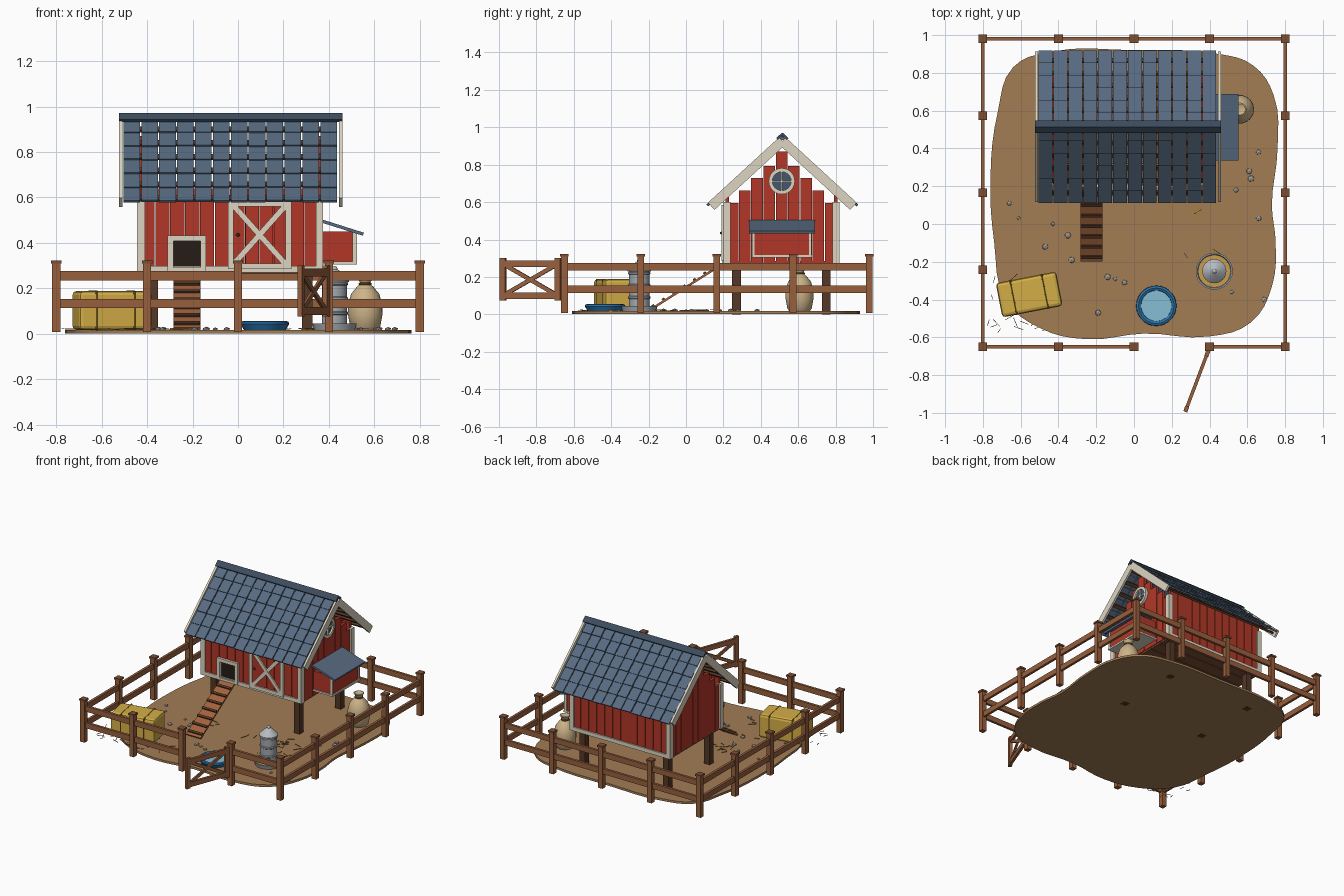
import bpy, bmesh, math, random
from mathutils import Matrix, Vector

if "Cube" in bpy.data.objects:
    bpy.data.objects.remove(bpy.data.objects["Cube"])
random.seed(4)
mats = {}

def mat(hexa):
    if hexa not in mats:
        m = bpy.data.materials.new("c_" + hexa)
        m.diffuse_color = [(int(hexa[i:i+2], 16) / 255) ** 2.2 for i in (0, 2, 4)] + [1]
        m.use_nodes = True
        m.node_tree.nodes["Principled BSDF"].inputs["Base Color"].default_value = m.diffuse_color
        mats[hexa] = m
    return mats[hexa]

WOOD, DARK, RED, CREAM, SLATE = "966040", "553a2a", "b03a2c", "dcd4c0", "586a80"
HAY, TAN, STEEL, BLUE, SOIL = "d2ac48", "ccb288", "a2a8ae", "2f72a8", "a17c56"

def finish(name, bm, color, smooth=False):
    bmesh.ops.recalc_face_normals(bm, faces=bm.faces)
    me = bpy.data.meshes.new(name)
    bm.to_mesh(me); bm.free()
    ob = bpy.data.objects.new(name, me)
    bpy.context.collection.objects.link(ob)
    if color:
        me.materials.append(mat(color))
    if smooth:
        bpy.ops.object.select_all(action='DESELECT')
        ob.select_set(True)
        bpy.context.view_layer.objects.active = ob
        bpy.ops.object.shade_smooth_by_angle(angle=math.radians(40))
    return ob

def box(x0, x1, y0, y1, z0, z1):
    return Matrix.Translation(((x0+x1)/2, (y0+y1)/2, (z0+z1)/2)) @ Matrix.Diagonal((x1-x0, y1-y0, z1-z0, 1))

def tilt(loc, size, ang, axis='X'):
    return Matrix.Translation(loc) @ Matrix.Rotation(ang, 4, axis) @ Matrix.Diagonal((*size, 1))

def beam(p, q, side, w, t):
    # bar from p to q; t is thickness along 'side', w is the other width
    p, q = Vector(p), Vector(q)
    x = (q - p).normalized(); y = Vector(side).normalized(); z = x.cross(y)
    r = Matrix((x, y, z)).transposed().to_4x4()
    return Matrix.Translation((p + q) / 2) @ r @ Matrix.Diagonal(((q - p).length, t, w, 1))

def boxes(name, color, ms, bevel=0):
    bm = bmesh.new()
    for m in ms:
        bmesh.ops.create_cube(bm, size=1, matrix=m)
    ob = finish(name, bm, color)
    if bevel:
        b = ob.modifiers.new("bevel", 'BEVEL'); b.width = bevel; b.segments = 2
    return ob

def lathe(name, color, loc, prof, n=24, rot=None):
    bm = bmesh.new()
    rings = [[bm.verts.new((r*math.cos(i*math.tau/n), r*math.sin(i*math.tau/n), z)) for i in range(n)] for r, z in prof]
    for a, b in zip(rings, rings[1:]):
        for i in range(n):
            bm.faces.new((a[i], a[(i+1) % n], b[(i+1) % n], b[i]))
    bmesh.ops.remove_doubles(bm, verts=bm.verts, dist=1e-5)
    ob = finish(name, bm, color, True)
    ob.location = loc
    if rot:
        ob.rotation_euler = rot
    return ob

def ring(R, rx, rz, n=10):
    return [(R + rx*math.cos(i*math.tau/n), rz*math.sin(i*math.tau/n)) for i in range(n+1)]

# dirt yard
pts = [(-.76, .25), (-.72, .6), (-.64, .83), (-.45, .91), (0, .92), (.45, .9), (.63, .84), (.74, .68), (.76, .4), (.73, .1),
       (.75, -.1), (.73, -.33), (.62, -.52), (.4, -.595), (.05, -.58), (-.25, -.61), (-.5, -.55), (-.68, -.4), (-.74, -.1)]
cu = bpy.data.curves.new("dirt_yard", 'CURVE')
cu.dimensions = '2D'; cu.fill_mode = 'BOTH'; cu.extrude = .008; cu.resolution_u = 4
sp = cu.splines.new('BEZIER'); sp.bezier_points.add(len(pts) - 1); sp.use_cyclic_u = True
for b, p in zip(sp.bezier_points, pts):
    b.co = (*p, 0); b.handle_left_type = b.handle_right_type = 'AUTO'
yard = bpy.data.objects.new("dirt_yard", cu)
bpy.context.collection.objects.link(yard)
yard.location.z = .009
cu.materials.append(mat(SOIL))
bpy.context.view_layer.objects.active = yard; yard.select_set(True)
bpy.ops.object.convert(target='MESH')

# fence posts, caps and rails
xs = [-.8, -.4, 0, .4, .8]; ys = [-.65, -.2425, .165, .5725, .98]
spots = [(x, y) for x in xs for y in (ys[0], ys[-1])] + [(x, y) for x in (-.8, .8) for y in ys[1:-1]]
boxes("fence_posts", WOOD, [box(x-.018, x+.018, y-.018, y+.018, .008, .312) for x, y in spots])
boxes("fence_post_caps", "7d4f36", [box(x-.023, x+.023, y-.023, y+.023, .31, .323) for x, y in spots])
rails = []
for z in (.133, .255):
    for a, b in zip(xs, xs[1:]):
        rails += [box(a, b, y-.009, y+.009, z-.02, z+.02) for y in (ys[0], ys[-1]) if not (a == 0 and y < 0)]
    for a, b in zip(ys, ys[1:]):
        rails += [box(x-.009, x+.009, a, b, z-.02, z+.02) for x in (-.8, .8)]
boxes("fence_rails", WOOD, rails)

# open gate
h, e = Vector((.393, -.672, 0)), Vector((.272, -.992, 0))
d = (e - h).normalized(); nrm = (d.y, -d.x, 0)
def g(t, z): return h.lerp(e, t) + Vector((0, 0, z))
boxes("gate", WOOD, [beam(g(0, z), g(1, z), nrm, .035, .018) for z in (.1, .27)] +
      [beam(g(t, .075), g(t, .3), nrm, .032, .022) for t in (.04, .96)] +
      [beam(g(.04, .1), g(.96, .27), nrm, .022, .012), beam(g(.04, .27), g(.96, .1), nrm, .022, .012)])

# coop legs and floor
boxes("coop_legs", DARK, [box(x-.023, x+.023, y-.023, y+.023, 0, .28) for x in (-.375, .305) for y in (.27, .75)])
boxes("coop_floor", "7a5038", [box(-.43, .36, .22+i*.0975, .312+i*.0975, .262, .285) for i in range(6)])

# plank walls
planks = []
for i in range(12):
    a = -.43 + i*.0658
    top = .64
    planks.append(box(a, a+.062, .79, .81, .275, top))
    if i in (2, 3):
        planks.append(box(a, a+.062, .21, .23, .42, top))
    else:
        planks.append(box(a, a+.062, .21, .23, .275, top))
for i in range(9):
    a = .2175 + i*.0656
    top = .86 - .066*max(0, abs(i-4) - .0) if i != 4 else .87
    for x in (-.435, .345):
        planks.append(box(x, x+.02, a, a+.062, .275, top))
boxes("plank_walls", RED, planks)

# cream trim: corners and sills
trim = []
for x0, x1 in ((-.445, -.41), (.343, .375)):
    for y0, y1 in ((.2, .237), (.783, .82)):
        trim.append(box(x0, x1, y0, y1, .27, .6))
for y0, y1 in ((.2, .212), (.808, .82)):
    trim.append(box(-.44, .37, y0, y1, .27, .298))
boxes("wall_trim", CREAM, trim)

# pop hole with frame
boxes("pop_hole_dark", "2a221c", [box(-.3, -.155, .225, .24, .285, .42)])
boxes("pop_hole_frame", CREAM, [box(-.31, -.285, .193, .213, .275, .43), box(-.165, -.14, .193, .213, .275, .43),
      box(-.31, -.14, .193, .213, .408, .433), box(-.31, -.14, .193, .213, .275, .292)])

# barn door with cross brace
boxes("barn_door_planks", RED, [box(-.03+i*.0625, .029+i*.0625, .2, .211, .29, .575) for i in range(4)])
boxes("barn_door_frame", CREAM, [box(-.045, -.02, .19, .205, .285, .585), box(.21, .235, .19, .205, .285, .585),
      box(-.045, .235, .191, .205, .56, .585), box(-.045, .235, .191, .205, .285, .31),
      beam((-.025, .198, .3), (.215, .198, .57), (0, 1, 0), .025, .012),
      beam((-.025, .196, .57), (.215, .196, .3), (0, 1, 0), .025, .012)])
lathe("door_knob", "55504a", (0, .19, .435), [(0, -.008), (.007, -.005), (.009, 0), (.007, .005), (0, .008)], 10)

# roof tiles, battens, ridge and bargeboards
RY, RZ, RUN, RISE = .515, .945, .395, .363
ang = math.atan2(RISE, RUN)
tiles, battens, barge = [], [], []
for s in (-1, 1):
    for r in range(6):
        t = (r + .5) / 6
        for c in range(12):
            loc = (-.468 + c*.0788, RY + s*RUN*t, RZ - RISE*t + random.uniform(0, .004))
            tiles.append(tilt(loc, (.073, .1, .011), -s*(ang - .07)))
        battens.append(tilt((-.035, RY + s*(RUN*t - .012), RZ - RISE*t - .016), (.94, .025, .014), -s*ang))
    for x in (-.517, .452):
        barge.append(beam((x, RY, RZ - .018), (x, RY + s*.38, RZ - .018 - .38*RISE/RUN), (1, 0, 0), .052, .015))
boxes("roof_tiles", SLATE, tiles)
boxes("roof_battens", DARK, battens)
boxes("bargeboards", CREAM, barge)
boxes("ridge_cap", "3f4d5e", [tilt((-.032, RY + s*.013, .952), (.985, .042, .013), -s*ang) for s in (-1, 1)])

# round gable window
rot = (0, math.pi/2, 0)
lathe("window_ring", CREAM, (.372, .512, .712), [(.05, -.01), (.07, -.01), (.07, .012), (.05, .012), (.05, -.01)], 24, rot)
lathe("window_glass", "45586c", (.368, .512, .712), [(0, -.003), (.052, -.003), (.052, .003), (0, .003)], 24, rot)
boxes("window_bars", CREAM, [box(.37, .38, .508, .516, .66, .764), box(.37, .38, .46, .564, .708, .716)])

# nest box
boxes("nest_box", RED, [box(.365, .517, .36, .665, .315, .45)])
boxes("nest_box_trim", CREAM, [box(.365, .525, .352, .673, .305, .318)] +
      [box(.505, .523, y-.007, y+.007, .315, .445) for y in (.36, .665)])
boxes("nest_box_lid", SLATE, [beam((.366, .5125, .497), (.552, .5125, .438), (0, 1, 0), .014, .352)])

# ramp and treads
p, q = Vector((-.225, .2, .272)), Vector((-.225, -.195, .022))
boxes("ramp_board", "a0623f", [beam(p, q, (1, 0, 0), .012, .118)])
boxes("ramp_treads", DARK, [beam(p.lerp(q, t-.017) + Vector((0, -.005, .009)), p.lerp(q, t+.017) + Vector((0, -.005, .009)),
      (1, 0, 0), .012, .116) for t in [.1 + .14*i for i in range(7)]])

# hay bale and straps
hm = Matrix.Translation((-.555, -.373, .102)) @ Matrix.Rotation(math.radians(11), 4, 'Z')
boxes("hay_bale", HAY, [Matrix.Diagonal((.325, .185, .172, 1))], .018).matrix_world = hm
boxes("bale_straps", "7c6428", [box(x-.006, x+.006, -.0945, .0945, -.088, .088) for x in (-.085, .085)], .016).matrix_world = hm

# poultry feeder
F = (.425, -.25, 0)
lathe("feeder_tray", STEEL, F, [(0, .014), (.09, .014), (.098, .045), (.09, .045), (.083, .025), (0, .025)])
lathe("feeder_grain", "c79c50", F, [(.05, .034), (.087, .034), (.085, .024), (.05, .024)])
prof = [(0, .025), (.055, .025)]
for z in (.09, .155, .22):
    prof += [(.055, z-.008), (.06, z-.004), (.06, z+.004), (.055, z+.008)]
lathe("feeder_drum", STEEL, F, prof + [(.055, .232), (0, .232)])
lathe("feeder_lid", "b4b9be", F, [(0, .228), (.064, .228), (.064, .236), (.018, .28), (.012, .283), (.012, .29), (.007, .296), (0, .298)])

# water tub
W = (.118, -.433, 0)
lathe("water_tub", BLUE, W, [(0, .01), (.088, .01), (.1, .03), (.107, .042), (.105, .052), (.094, .056), (.082, .05), (.078, .03), (0, .03)], 28)
lathe("tub_water", "86bcd4", W, [(0, .044), (.081, .044)], 28)

# feed sack
S = (.56, .607, 0)
lathe("feed_sack", TAN, S, [(0, .012), (.05, .012), (.066, .03), (.076, .085), (.075, .13), (.062, .175), (.035, .208), (.022, .218),
      (.024, .228), (.036, .248), (.03, .25), (0, .238)], 18)
lathe("sack_tie", "7a5a34", (S[0], S[1], .219), ring(.023, .006, .006, 8), 16)

# pebbles
bm = bmesh.new()
stones = [(-.66, .11), (-.61, .03), (-.43, 0), (-.47, -.12), (-.33, -.19), (-.14, -.28), (-.1, -.29), (-.05, -.31), (-.19, -.47), (.66, .38),
          (.61, .28), (.54, .18), (.66, .03), (.69, -.4), (.52, -.36), (-.35, -.06), (.62, .24)]
for x, y in stones:
    r = random.uniform(.009, .019)
    bmesh.ops.create_icosphere(bm, subdivisions=1, radius=r, matrix=Matrix.Translation((x, y, .02)) @ Matrix.Diagonal((1, 1, .6, 1)))
finish("pebbles", bm, "a09a90")

# loose straw
straw = []
for cx, cy, sx, sy, n in ((-.55, -.4, .17, .13, 55), (.25, .05, .2, .05, 30), (.42, -.13, .08, .07, 20), (-.3, .02, .08, .06, 15)):
    for i in range(n):
        a = random.uniform(0, math.pi)
        loc = (random.gauss(cx, sx*.75), max(-.59, random.gauss(cy, sy*.75)), random.uniform(.018, .024))
        straw.append(tilt(loc, (random.uniform(.025, .055), .003, .003), a, 'Z'))
boxes("loose_straw", "a07e3a", straw)
